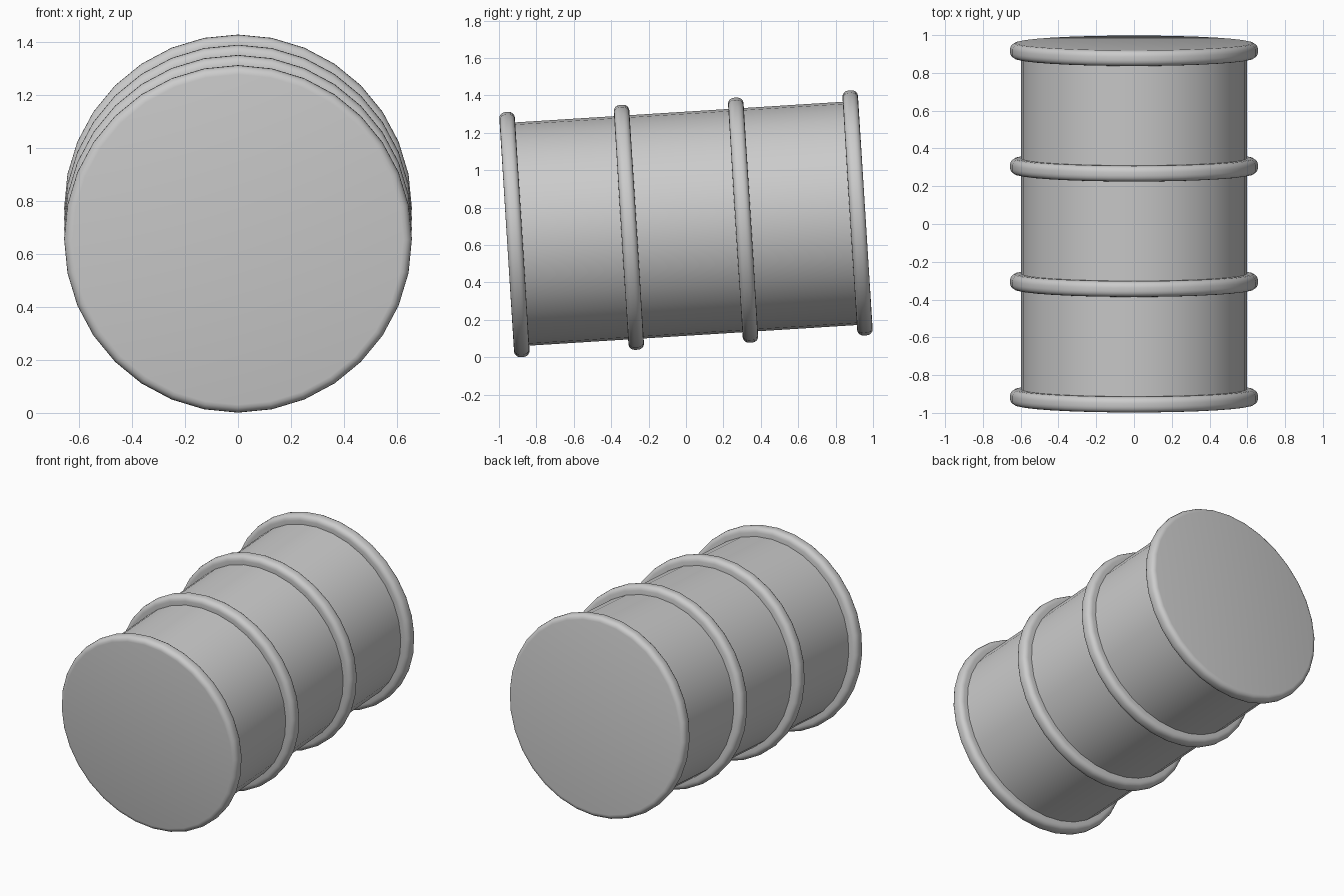
import bpy, bmesh, math

if "Cube" in bpy.data.objects:
    bpy.data.objects.remove(bpy.data.objects["Cube"])

SIDES = 32
BODY_R, HOOP_R = 0.598, 0.656
HOOP_W, FILLET, STEPS = 0.083, 0.032, 4
HOOPS = [-0.919, -0.306, 0.306, 0.919]
TILT = math.radians(3.6)


def hoop_profile(y):
    """Rounded hoop cross-section as (radius, y along the axis)."""
    pts = []
    for side in (-1, 1):
        arc = []
        for i in range(STEPS + 1):
            a = math.pi / 2 * i / STEPS
            arc.append((HOOP_R - FILLET + FILLET * math.sin(a),
                        y + side * (HOOP_W / 2 - FILLET + FILLET * math.cos(a))))
        pts += arc if side < 0 else arc[::-1]
    return pts


# Barrel outline: hoops joined by straight body walls
profile = []
for k, y in enumerate(HOOPS):
    if k > 0:
        profile.append((BODY_R, y - HOOP_W / 2))
    profile += hoop_profile(y)
    if k < len(HOOPS) - 1:
        profile.append((BODY_R, y + HOOP_W / 2))

# Revolve the outline around the y axis
bm = bmesh.new()
rings = []
for r, y in profile:
    rings.append([bm.verts.new((r * math.sin(2 * math.pi * i / SIDES), y,
                                r * math.cos(2 * math.pi * i / SIDES)))
                  for i in range(SIDES)])
for a, b in zip(rings, rings[1:]):
    for i in range(SIDES):
        j = (i + 1) % SIDES
        bm.faces.new((a[i], a[j], b[j], b[i]))

# Flat end caps
bm.faces.new(rings[0])
bm.faces.new(rings[-1])
bmesh.ops.recalc_face_normals(bm, faces=bm.faces)

mesh = bpy.data.meshes.new("barrel")
bm.to_mesh(mesh)
bm.free()
barrel = bpy.data.objects.new("barrel", mesh)
bpy.context.collection.objects.link(barrel)

# Lying on its side, back end slightly raised
barrel.rotation_euler = (TILT, 0, 0)
barrel.location = (0, 0, 0.714)

bpy.context.view_layer.objects.active = barrel
barrel.select_set(True)
bpy.ops.object.shade_smooth_by_angle(angle=math.radians(35))
